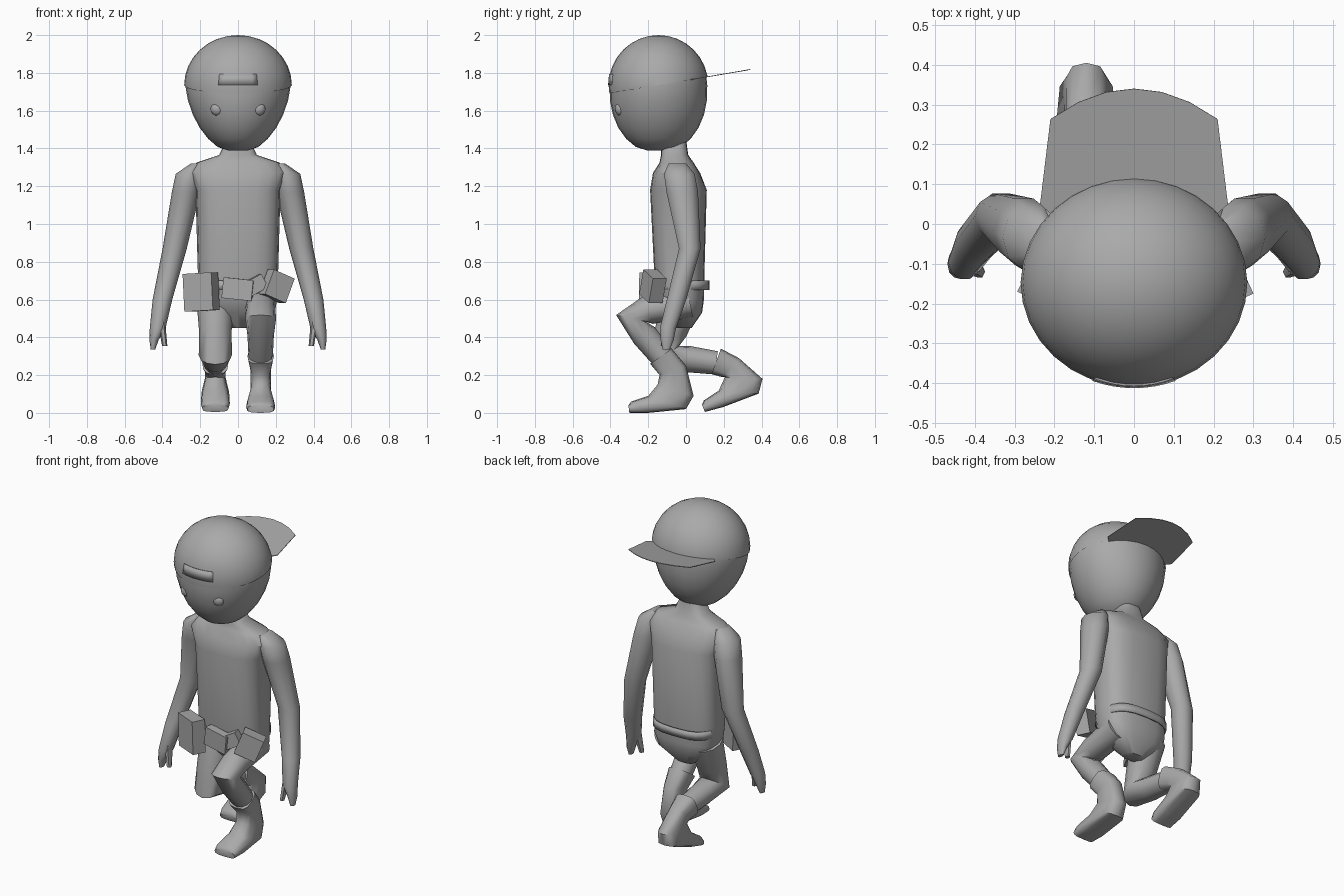
import bpy
import bmesh
from math import cos, sin, pi, radians, sqrt, copysign
from mathutils import Matrix, Vector

if "Cube" in bpy.data.objects:
    bpy.data.objects.remove(bpy.data.objects["Cube"])

GREY = (0.4, 0.4, 0.4, 1)
grey = bpy.data.materials.new("plain grey")
grey.use_nodes = True
grey.diffuse_color = GREY
grey.node_tree.nodes["Principled BSDF"].inputs["Base Color"].default_value = GREY

SIDES = {"left": 1, "right": -1}
SKULL = Vector((0, -.146, 1.735))
SKULL_SIZE = Vector((.285, .264, .265))
CAP_SLOPE = .17


def cap_plane(y):
    """Height of the tilted cap rim at a given depth."""
    return 1.76 + CAP_SLOPE * y


def finish(name, bm, smooth=50):
    bmesh.ops.recalc_face_normals(bm, faces=bm.faces)
    mesh = bpy.data.meshes.new(name)
    bm.to_mesh(mesh)
    bm.free()
    mesh.materials.append(grey)
    obj = bpy.data.objects.new(name, mesh)
    bpy.context.collection.objects.link(obj)
    if smooth:
        bpy.ops.object.select_all(action="DESELECT")
        obj.select_set(True)
        bpy.context.view_layer.objects.active = obj
        bpy.ops.object.shade_smooth_by_angle(angle=radians(smooth))
    return obj


def thicken(obj, depth):
    modifier = obj.modifiers.new("thickness", "SOLIDIFY")
    modifier.thickness = depth
    modifier.offset = 0


def loft(name, rings, sides=12, power=1, caps=True):
    """Skin rings given as centre, half width in x, and half depth vector."""
    bm = bmesh.new()
    loops = []
    for centre, half_width, half_depth in rings:
        loop = []
        for i in range(sides):
            c, s = [copysign(abs(v) ** power, v)
                    for v in (cos(2 * pi * i / sides), sin(2 * pi * i / sides))]
            point = Vector(centre) + Vector((half_width * c, 0, 0)) + half_depth * s
            loop.append(bm.verts.new(point))
        loops.append(loop)
    for lower, upper in zip(loops, loops[1:]):
        for i in range(sides):
            j = (i + 1) % sides
            bm.faces.new((lower[i], lower[j], upper[j], upper[i]))
    if caps:
        bm.faces.new(loops[0])
        bm.faces.new(loops[-1])
    return finish(name, bm)


def level(x, y, z, half_width, half_depth):
    """Horizontal ring."""
    return (x, y, z), half_width, Vector((0, -half_depth, 0))


def between(x, half_width, front, back):
    """Ring spanning a front and a back point in the side plane."""
    return (x, *((front + back) / 2)), half_width, Vector((0, *((front - back) / 2)))


def bent_limb(name, x, path):
    """Tube through (y, z, radius) points, mitred at every bend."""
    points = [Vector(p[:2]) for p in path]
    rings = []
    for i, point in enumerate(points):
        before = point - points[i - 1] if i else points[1] - point
        after = points[i + 1] - point if i < len(points) - 1 else before
        along = (before.normalized() + after.normalized()).normalized()
        radius = path[i][2]
        half_depth = Vector((0, along.y, -along.x)) * radius
        rings.append(((x, *point), radius, half_depth))
    loft(name, rings)


def sphere(segments, location, size):
    bm = bmesh.new()
    bmesh.ops.create_uvsphere(
        bm, u_segments=segments, v_segments=segments // 2, radius=1,
        matrix=Matrix.Translation(location) @ Matrix.Diagonal((*size, 1)))
    return bm


def box(name, location, size, tilt, turn):
    bm = bmesh.new()
    place = Matrix.Translation(location)
    spin = Matrix.Rotation(radians(turn), 4, "Z") @ Matrix.Rotation(radians(tilt), 4, "Y")
    bmesh.ops.create_cube(bm, size=1, matrix=place @ spin @ Matrix.Diagonal((*size, 1)))
    finish(name, bm, smooth=0)


# Head: a globe whose lower half is drawn down, narrowed and cut to a flat chin
bm = sphere(28, SKULL, SKULL_SIZE * .98)
for vert in bm.verts:
    drop = (SKULL.z - vert.co.z) / SKULL_SIZE.z
    if drop > 0:
        vert.co.x *= 1 - .12 * drop
        vert.co.y = SKULL.y + (vert.co.y - SKULL.y) * (1 + .08 * drop)
        vert.co.z = max(SKULL.z - .37 * drop, 1.39)
finish("head", bm)

# Cap dome: the same globe cut along the tilted rim
bm = sphere(32, SKULL, SKULL_SIZE)
bmesh.ops.bisect_plane(
    bm, geom=bm.verts[:] + bm.edges[:] + bm.faces[:], clear_inner=True,
    plane_co=(0, 0, cap_plane(0)), plane_no=(0, -CAP_SLOPE, 1))
finish("cap_dome", bm)

# Thin brim at the back with a curved outer edge
bm = bmesh.new()
outline = [(-.18, 0), (-.236, .05)]
outline += [(.07 * i, .34 - .0085 * i * i) for i in range(-3, 4)]
outline += [(.236, .05), (.18, 0)]
bm.faces.new([bm.verts.new((x, y, cap_plane(y))) for x, y in outline])
thicken(finish("cap_brim", bm, smooth=0), .004)

# Curved strap panel on the front of the cap
bm = bmesh.new()
columns = []
for i in range(-4, 5):
    x = .026 * i
    y = SKULL.y - SKULL_SIZE.y * sqrt(1 - (x / SKULL_SIZE.x) ** 2)
    columns.append([bm.verts.new((x, y, 1.735)), bm.verts.new((x * .94, y + .005, 1.795))])
for here, there in zip(columns, columns[1:]):
    bm.faces.new((here[0], there[0], there[1], here[1]))
thicken(finish("cap_strap_panel", bm), .005)

# Torso from crotch to neck
loft("torso", [
    level(0, -.01, .45, .06, .04),
    level(0, -.015, .53, .17, .1),
    level(0, -.03, .6, .205, .125),
    level(0, -.035, .72, .212, .132),
    level(0, -.04, 1.18, .225, .15),
    level(0, -.05, 1.27, .26, .125),
    level(0, -.05, 1.325, .22, .09),
    level(0, -.06, 1.365, .1, .072),
    level(0, -.065, 1.45, .06, .065)], sides=20, power=.72)

for label, side in SIDES.items():
    # Eyes
    finish(label + "_eye", sphere(16, (side * .108, -.348, 1.61), (.037, .028, .037)))
    # Arms hanging with the hands slightly forward
    loft(label + "_arm", [
        level(side * .22, -.045, 1.32, .03, .05),
        level(side * .255, -.035, 1.265, .075, .085),
        level(side * .275, -.02, 1.17, .075, .088),
        level(side * .335, .02, .87, .064, .06),
        level(side * .4, -.05, .6, .052, .054),
        level(side * .425, -.095, .45, .042, .045),
        level(side * .445, -.1, .385, .024, .036),
        level(side * .45, -.105, .335, .012, .02)], sides=10)
    loft(label + "_thumb", [
        level(side * .405, -.1, .48, .02, .03),
        level(side * .388, -.12, .355, .014, .016)], sides=6)

# Leading leg has the thigh raised; trailing leg has the shin swept back
LEG_X = .12
bent_limb("left_leg", LEG_X, [
    (.02, .59, .085), (-.2, .545, .078), (-.29, .5, .082), (-.22, .41, .07), (-.12, .29, .064)])
bent_limb("right_leg", -LEG_X, [
    (-.02, .6, .1), (-.08, .43, .086), (-.11, .305, .088), (.01, .285, .07), (.16, .265, .062)])

# Foot profile measured from the heel: half width, instep point, sole point
FOOT = [
    (.055, (-.19, .06), (0, 0)),
    (.073, (-.24, 0), (-.04, -.07)),
    (.077, (-.33, -.03), (-.24, -.09)),
    (.07, (-.345, -.05), (-.34, -.09))]


def boot(name, x, heel, pitch, cuff, ankle):
    turn = Matrix.Rotation(radians(pitch), 2)
    rings = [between(x, .07, *map(Vector, cuff)), between(x, .054, *map(Vector, ankle))]
    for half_width, instep, sole in FOOT:
        rings.append(between(x, half_width, Vector(heel) + turn @ Vector(instep),
                             Vector(heel) + turn @ Vector(sole)))
    loft(name, rings, power=.65)


boot("left_boot", LEG_X, (.04, .09), 0,
     cuff=((-.19, .26), (-.075, .34)), ankle=((-.14, .2), (0, .25)))
boot("right_boot", -LEG_X, (.405, .18), 15,
     cuff=((.135, .205), (.185, .34)), ankle=((.19, .19), (.28, .29)))

# Belt, pouches and buckle pieces
belt = loft("belt", [level(0, -.03, z, .2, .15) for z in (.65, .7)],
            sides=20, power=.72, caps=False)
thicken(belt, .008)
box("right_pouch", (-.195, -.175, .64), (.17, .08, .2), tilt=-3, turn=-27)
box("left_pouch", (.205, -.175, .67), (.13, .08, .14), tilt=22, turn=25)
box("buckle_flap", (0, -.195, .655), (.16, .05, .11), tilt=6, turn=-8)
box("buckle_clasp", (.09, -.19, .675), (.11, .05, .08), tilt=-28, turn=10)
